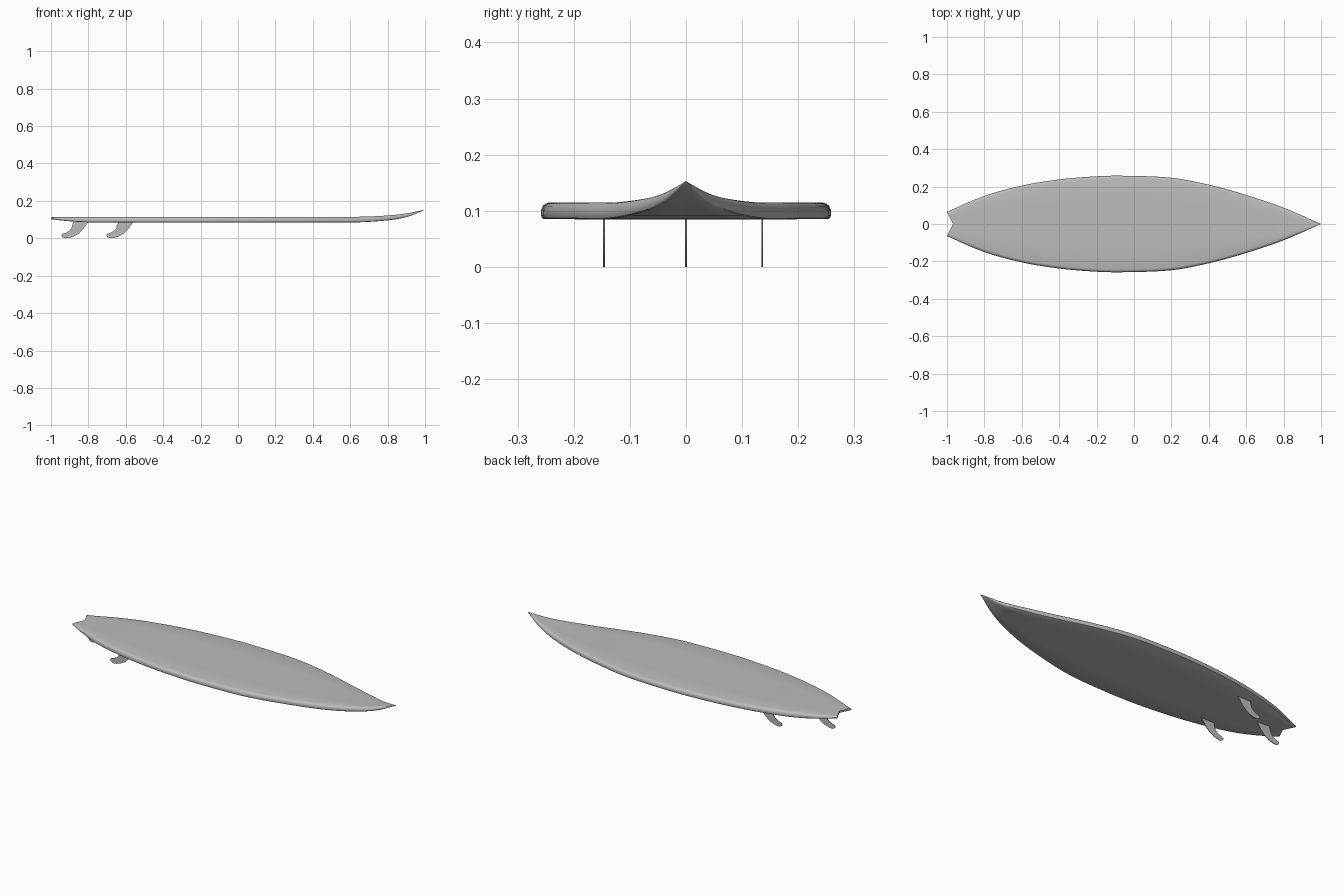
import bpy, bmesh

if "Cube" in bpy.data.objects:
    bpy.data.objects.remove(bpy.data.objects["Cube"])

grey = bpy.data.materials.new("plain grey")
grey.use_nodes = True
COLOUR = (0.5, 0.5, 0.5, 1)
grey.diffuse_color = COLOUR
grey.node_tree.nodes["Principled BSDF"].inputs["Base Color"].default_value = COLOUR


def curve(points, x):
    """Smooth curve through (x, value) points."""
    def slope(i):
        a, b = points[max(i - 1, 0)], points[min(i + 1, len(points) - 1)]
        return (b[1] - a[1]) / (b[0] - a[0])
    for i in range(len(points) - 1):
        (x0, v0), (x1, v1) = points[i], points[i + 1]
        if x <= x1 + 1e-6:
            h = x1 - x0
            t = (x - x0) / h
            return ((2*t**3 - 3*t**2 + 1) * v0 + (t**3 - 2*t**2 + t) * h * slope(i)
                    + (3*t**2 - 2*t**3) * v1 + (t**3 - t**2) * h * slope(i + 1))
    return points[-1][1]


def finish(bm, name):
    bmesh.ops.remove_doubles(bm, verts=bm.verts, dist=0.0002)
    bmesh.ops.recalc_face_normals(bm, faces=bm.faces)
    mesh = bpy.data.meshes.new(name)
    bm.to_mesh(mesh)
    bm.free()
    mesh.materials.append(grey)
    obj = bpy.data.objects.new(name, mesh)
    bpy.context.collection.objects.link(obj)
    bpy.ops.object.select_all(action='DESELECT')
    obj.select_set(True)
    bpy.context.view_layer.objects.active = obj
    bpy.ops.object.shade_smooth_by_angle(angle=0.6)
    return obj


# Board: half width, bottom and deck height along the length
WIDTH = [(-1, .065), (-.8, .15), (-.6, .205), (-.4, .238), (-.2, .255), (-.06, .258),
         (.2, .247), (.4, .21), (.6, .155), (.8, .087), (1, 0)]
BOTTOM = [(-1, .102), (-.9, .091), (-.78, .085), (-.6, .085), (.45, .085), (.63, .085),
          (.78, .094), (.9, .113), (1, .152)]
DECK = [(-1, .113), (-.8, .115), (-.5, .115), (.45, .115), (.64, .115), (.8, .122),
        (.9, .133), (1, .153)]
# Rail section: inset from the edge, share of the thickness
RAIL = [(.016, 1), (.008, .93), (.003, .78), (0, .55), (0, .22), (.002, .06), (.005, 0)]

bm = bmesh.new()
rings = []
STEPS = 50
for s in range(STEPS + 1):
    x = -1 + 2 * s / STEPS
    w = max(curve(WIDTH, x), 0)
    low, high = curve(BOTTOM, x), curve(DECK, x)
    shrink = min(1, w / .06)
    half = [(0, 1), (w / 2, 1)] + [(w - i * shrink, f) for i, f in RAIL] + [(w / 2, 0), (0, 0)]
    section = half + [(-y, f) for y, f in half[-2:0:-1]]
    ring = []
    for y, f in section:
        # swallow tail notch
        notch = .032 * (1 - abs(y) / w) if s == 0 else 0
        ring.append(bm.verts.new((x + notch, y, low + (high - low) * f)))
    rings.append(ring)
n = len(rings[0])
for a, b in zip(rings, rings[1:]):
    for i in range(n):
        j = (i + 1) % n
        bm.faces.new((a[i], a[j], b[j], b[i]))
mid = n // 2
bm.faces.new(rings[0][:mid + 1])
bm.faces.new(rings[0][mid:] + [rings[0][0]])
finish(bm, "board")

# Fins: swept outline measured back from the front of the base
FIN = [(0, .09), (-.012, .07), (-.03, .046), (-.055, .023), (-.08, .009), (-.105, .002),
       (-.125, 0), (-.14, .008), (-.144, .018), (-.138, .024), (-.12, .03), (-.103, .039),
       (-.091, .053), (-.086, .07), (-.08, .09)]


def fin(name, x, y):
    bm = bmesh.new()
    t = .0015
    face = bm.faces.new([bm.verts.new((x + px, y - t, z)) for px, z in FIN])
    side = bmesh.ops.extrude_face_region(bm, geom=[face])["geom"]
    moved = [v for v in side if isinstance(v, bmesh.types.BMVert)]
    bmesh.ops.translate(bm, verts=moved, vec=(0, 2 * t, 0))
    finish(bm, name)


fin("centre_fin", -.8, 0)
fin("left_side_fin", -.56, .136)
fin("right_side_fin", -.56, -.146)
